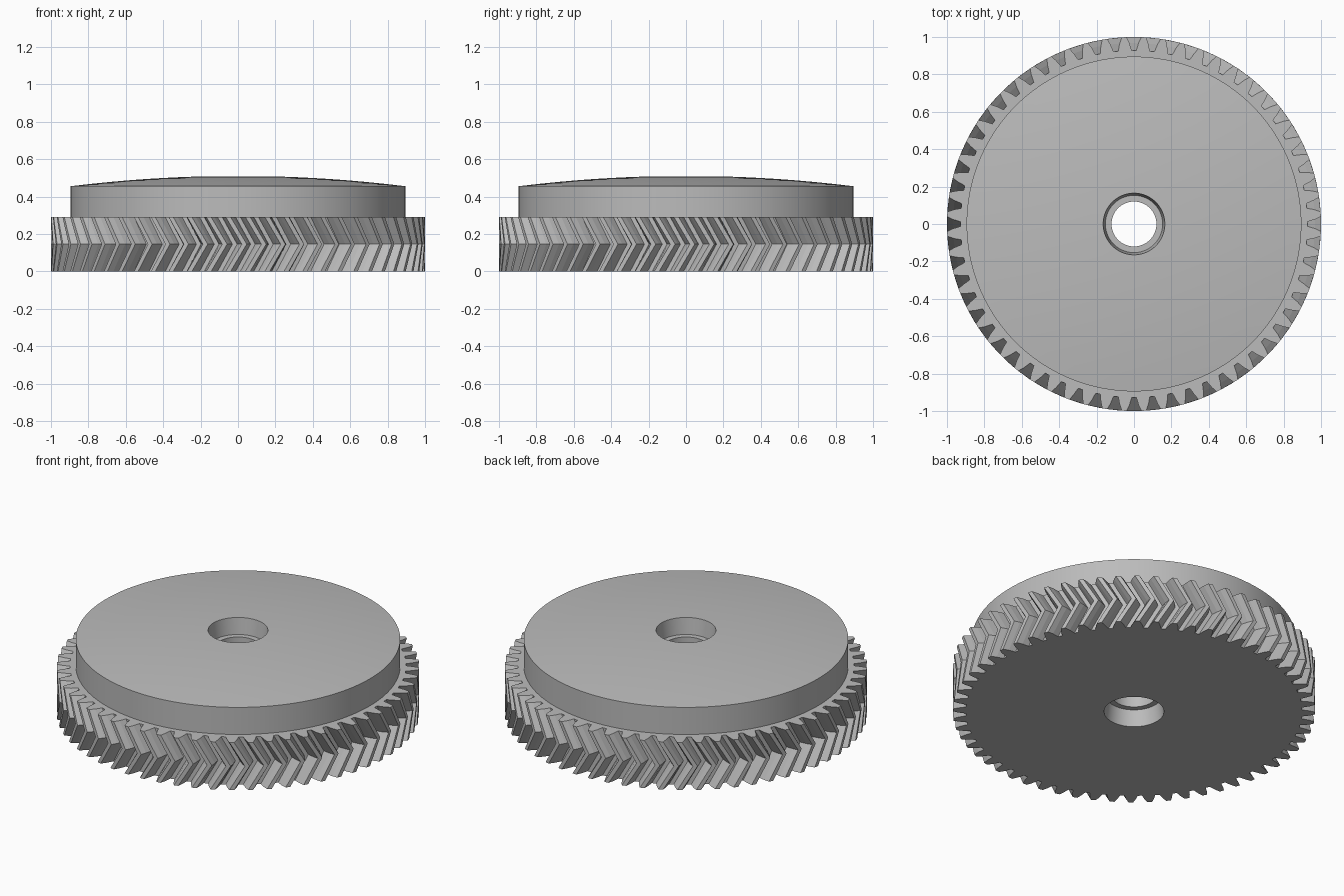
import bpy, bmesh, math

TEETH = 60
SEGS = TEETH * 6          # six outline points per tooth
HUB_R, GEAR_H = 0.895, 0.29
TWIST = 0.086             # angular shift of the chevron at mid height

if "Cube" in bpy.data.objects:
    bpy.data.objects.remove(bpy.data.objects["Cube"])

grey = bpy.data.materials.new("plain grey")
grey.use_nodes = True
colour = (0.5, 0.5, 0.5, 1)
grey.diffuse_color = colour
grey.node_tree.nodes["Principled BSDF"].inputs["Base Color"].default_value = colour


def polar(r, a, z):
    return (r * math.cos(a), r * math.sin(a), z)


def skin(name, rings, closed=False):
    """Join successive rings of points with quads."""
    bm = bmesh.new()
    loops = [[bm.verts.new(p) for p in ring] for ring in rings]
    pairs = list(zip(loops, loops[1:]))
    if closed:
        pairs.append((loops[-1], loops[0]))
    for a, b in pairs:
        for i in range(len(a)):
            j = (i + 1) % len(a)
            bm.faces.new((a[i], a[j], b[j], b[i]))
    bmesh.ops.recalc_face_normals(bm, faces=bm.faces)
    mesh = bpy.data.meshes.new(name)
    bm.to_mesh(mesh)
    bm.free()
    mesh.materials.append(grey)
    obj = bpy.data.objects.new(name, mesh)
    bpy.context.collection.objects.link(obj)
    return obj


def circle(r, z):
    return [polar(r, 2 * math.pi * i / SEGS, z) for i in range(SEGS)]


# Tooth flank from root to tip: radius, half thickness
FLANK = [(0.928, 0.036), (0.968, 0.026), (1.0, 0.013)]


def tooth_outline(z, shift):
    ring = []
    for k in range(TEETH):
        centre = 2 * math.pi * (k + 0.5) / TEETH + shift
        ring += [polar(r, centre - w / r, z) for r, w in FLANK]
        ring += [polar(r, centre + w / r, z) for r, w in reversed(FLANK)]
    return ring


# Herringbone tooth ring
skin("tooth_ring", [
    circle(HUB_R, 0),
    tooth_outline(0, 0),
    tooth_outline(GEAR_H / 2, TWIST),
    tooth_outline(GEAR_H, 0),
    circle(HUB_R, GEAR_H),
], closed=True)

# Hub with domed top, and a bore recessed from both ends
RIM_Z, RISE, STEPS = 0.455, 0.055, 10
BORE, RECESS, LEDGE = 0.12, 0.165, 0.153
dome = []
for i in range(STEPS + 1):
    r = HUB_R + (RECESS - HUB_R) * i / STEPS
    dome.append((r, RIM_Z + RISE * (1 - (r / HUB_R) ** 2)))
profile = [(HUB_R, 0)] + dome + [
    (LEDGE, 0.41), (BORE, 0.41), (BORE, 0.1), (LEDGE, 0.1), (RECESS, 0)]
hub = skin("domed_hub", [circle(r, z) for r, z in profile], closed=True)

bpy.ops.object.select_all(action="DESELECT")
hub.select_set(True)
bpy.context.view_layer.objects.active = hub
bpy.ops.object.shade_smooth_by_angle(angle=math.radians(30))
